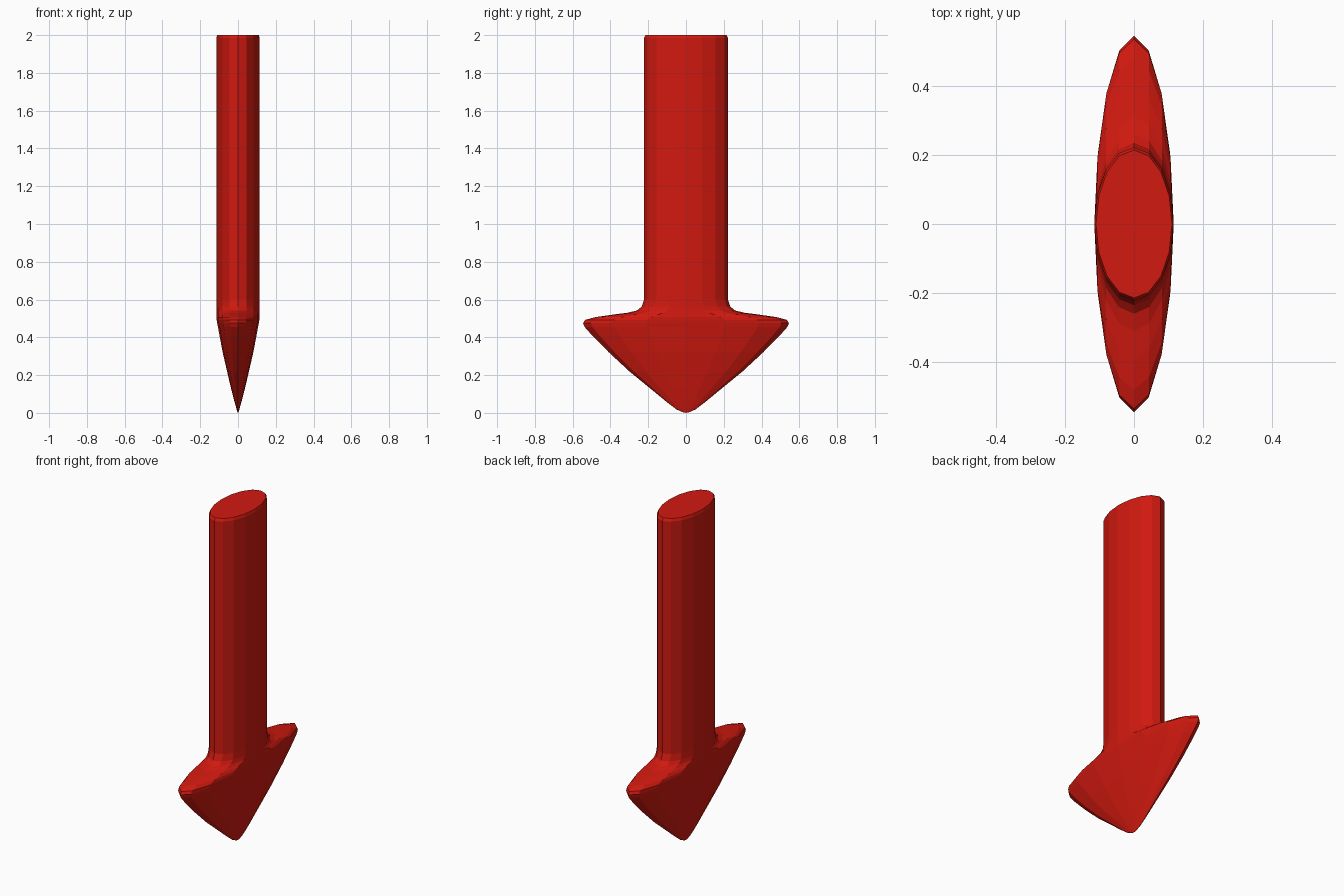
import bpy, bmesh
from math import sin, cos, pi

if "Cube" in bpy.data.objects:
    bpy.data.objects.remove(bpy.data.objects["Cube"])

SIDES = 16

# Cross-sections from the tip up: (height, half width in x, half width in y)
RINGS = [
    (0.003, 0.003, 0.016), (0.018, 0.007, 0.050), (0.06, 0.019, 0.105),
    (0.13, 0.037, 0.190), (0.22, 0.058, 0.300), (0.32, 0.081, 0.408),
    (0.41, 0.098, 0.497), (0.455, 0.106, 0.537), (0.475, 0.110, 0.545),
    (0.492, 0.113, 0.535), (0.507, 0.115, 0.480), (0.520, 0.115, 0.390),
    (0.530, 0.115, 0.310), (0.542, 0.115, 0.260), (0.562, 0.115, 0.235),
    (0.60, 0.115, 0.222), (1.985, 0.115, 0.222), (2.0, 0.110, 0.214),
]

# Flattened arrow: loft elliptical rings from tip to shaft end
bm = bmesh.new()
tip = bm.verts.new((0, 0, 0))
loops = [[bm.verts.new((rx * sin(2 * pi * i / SIDES), -ry * cos(2 * pi * i / SIDES), z))
          for i in range(SIDES)] for z, rx, ry in RINGS]
for i in range(SIDES):
    j = (i + 1) % SIDES
    bm.faces.new((tip, loops[0][j], loops[0][i]))
    for low, high in zip(loops, loops[1:]):
        bm.faces.new((low[i], low[j], high[j], high[i]))
bm.faces.new(loops[-1])
bmesh.ops.recalc_face_normals(bm, faces=bm.faces)

mesh = bpy.data.meshes.new("arrow")
bm.to_mesh(mesh)
bm.free()
arrow = bpy.data.objects.new("arrow", mesh)
bpy.context.collection.objects.link(arrow)

# Red paint
red = bpy.data.materials.new("red")
red.diffuse_color = (0.64, 0.01, 0.005, 1)
red.use_nodes = True
red.node_tree.nodes["Principled BSDF"].inputs["Base Color"].default_value = red.diffuse_color
mesh.materials.append(red)
